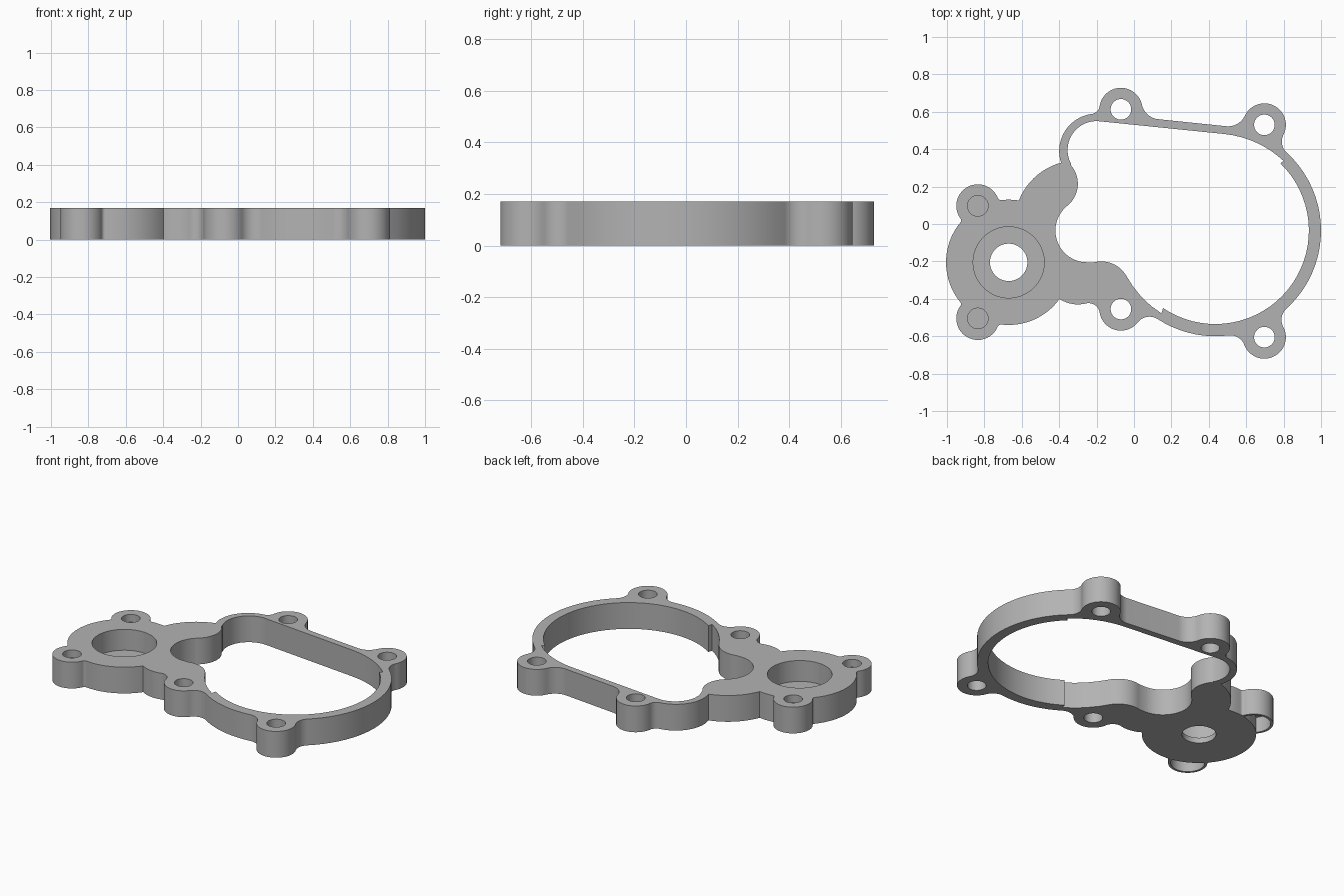
import bpy, bmesh, math
from mathutils import Vector

if "Cube" in bpy.data.objects:
    bpy.data.objects.remove(bpy.data.objects["Cube"], do_unlink=True)

HEIGHT = 0.17
STEP = math.radians(5)

metal = bpy.data.materials.new("plain_grey")
metal.use_nodes = True
GREY = (0.45, 0.45, 0.45, 1)
metal.diffuse_color = GREY
metal.node_tree.nodes["Principled BSDF"].inputs["Base Color"].default_value = GREY


def arc(cx, cy, r, a0, a1):
    """Points along an arc, angles in radians."""
    n = max(1, math.ceil(abs(a1 - a0) / STEP))
    return [Vector((cx + r * math.cos(a0 + (a1 - a0) * i / n),
                    cy + r * math.sin(a0 + (a1 - a0) * i / n))) for i in range(n + 1)]


def arc_deg(cx, cy, r, a0, a1):
    return arc(cx, cy, r, math.radians(a0), math.radians(a1))


def angle(centre, p):
    return math.atan2(p.y - centre.y, p.x - centre.x)


def junction(a, b, f):
    """Centre of the fillet of radius f on the outer side of two circles."""
    ca, cb = Vector(a[:2]), Vector(b[:2])
    ra, rb = a[2] + f, b[2] + f
    d = (cb - ca).length
    u = (cb - ca) / d
    along = (ra * ra - rb * rb + d * d) / (2 * d)
    side = math.sqrt(max(0, ra * ra - along * along))
    return ca + u * along + Vector((u.y, -u.x)) * side


def filleted_outline(chain):
    """Counter-clockwise outline around circles, each with a fillet to the next."""
    points = []
    for i, (circle, f) in enumerate(chain):
        before, f_before = chain[i - 1]
        after = chain[(i + 1) % len(chain)][0]
        c = Vector(circle[:2])
        fillet = junction(circle, after, f)
        a0 = angle(c, junction(before, circle, f_before))
        a1 = angle(c, fillet)
        points += arc(c.x, c.y, circle[2], a0, a0 + (a1 - a0) % math.tau)
        if f:
            b0 = angle(fillet, c)
            b1 = angle(fillet, Vector(after[:2]))
            points += arc(fillet.x, fillet.y, f, b0, b0 - (b0 - b1) % math.tau)
    return points


def prism(name, points, z0, z1):
    """Extrude a flat outline between two heights."""
    clean = [p for i, p in enumerate(points) if (p - points[i - 1]).length > 1e-4]
    bm = bmesh.new()
    face = bm.faces.new([bm.verts.new((p.x, p.y, z0)) for p in clean])
    top = bmesh.ops.extrude_face_region(bm, geom=[face])["geom"]
    bmesh.ops.translate(bm, vec=(0, 0, z1 - z0),
                        verts=[v for v in top if isinstance(v, bmesh.types.BMVert)])
    bmesh.ops.recalc_face_normals(bm, faces=bm.faces)
    mesh = bpy.data.meshes.new(name)
    bm.to_mesh(mesh)
    bm.free()
    mesh.materials.append(metal)
    ob = bpy.data.objects.new(name, mesh)
    bpy.context.collection.objects.link(ob)
    return ob


def cut(body, points, z0, z1):
    cutter = prism("cutter", points, z0, z1)
    cutter.hide_render = True
    mod = body.modifiers.new("cut", "BOOLEAN")
    mod.operation, mod.solver, mod.object = "DIFFERENCE", "EXACT", cutter
    bpy.context.view_layer.objects.active = body
    bpy.ops.object.modifier_apply(modifier=mod.name)
    bpy.data.objects.remove(cutter, do_unlink=True)


# Circles that shape the outer wall
LUG = 0.115
ring = (0.435, -0.035, 0.565)
lug_back_left = (0.697, 0.53, LUG)
lug_front_left = (0.697, -0.605, LUG)
lug_back = (-0.07, 0.613, LUG)
lug_front = (-0.07, -0.455, LUG)
ear_back = (-0.835, 0.097, LUG)
ear_front = (-0.835, -0.505, LUG)
disc = (-0.67, -0.205, 0.335)
corner = (-0.2, 0.39, 0.2)
shoulder = (-0.3, 0.0, 0.34)
neck = (-0.3, -0.25, 0.18)
# The straight back wall is treated as a very large circle
normal = Vector((0.103, 0.995)).normalized()
far = Vector((0.3, 0.543)) - normal * 50
back_wall = (far.x, far.y, 50)

outer = filleted_outline([
    (ring, 0.08), (lug_back_left, 0.1), (back_wall, 0.1), (lug_back, 0.05),
    (corner, 0), (shoulder, 0), (disc, 0.02), (ear_back, 0.015), (disc, 0.015),
    (ear_front, 0.02), (disc, 0), (neck, 0.06), (lug_front, 0.08),
    (ring, 0.08), (lug_front_left, 0.08)])
body = prism("gasket_housing", outer, 0, HEIGHT)

# Large opening with its stepped inner wall
opening = (arc_deg(0.435, -0.035, 0.5, -124, 46)
           + arc_deg(0.427, -0.063, 0.547, 47, 84)
           + arc_deg(-0.2, 0.395, 0.155, 84, 209)
           + arc_deg(-0.45, 0.215, 0.15, 42, -56)
           + arc_deg(-0.25, -0.035, 0.17, 133, 265)
           + arc_deg(-0.175, -0.355, 0.155, 105, 30)
           + [Vector(p) for p in ((-0.008, -0.33), (0.04, -0.39),
                                  (0.09, -0.437), (0.147, -0.478))])
cut(body, opening, -0.1, HEIGHT + 0.1)


def hole(circle, r, z0, z1=HEIGHT + 0.1):
    cut(body, arc_deg(circle[0], circle[1], r, 0, 355), z0, z1)


# Through holes in the ring lugs
for lug in (lug_back_left, lug_front_left, lug_back, lug_front):
    hole(lug, 0.055, -0.1)

# Bearing seat with a smaller hole in its floor
hole(disc, 0.19, 0.035)
hole(disc, 0.1, -0.1)

# Ears: blind hole above, crescent recess outside the disc below
for ear in (ear_back, ear_front):
    hole(ear, 0.055, 0.12)
    t = math.degrees(math.atan2(ear[1] - disc[1], ear[0] - disc[0]))
    crescent = (arc_deg(ear[0], ear[1], 0.1, t - 101, t + 101)
                + arc_deg(disc[0], disc[1], disc[2], t + 16.9, t - 16.9))
    cut(body, crescent, -0.1, 0.1)

# Smooth curved walls, sharp rims
bpy.ops.object.select_all(action="DESELECT")
body.select_set(True)
bpy.context.view_layer.objects.active = body
bpy.ops.object.shade_smooth_by_angle(angle=math.radians(30))
